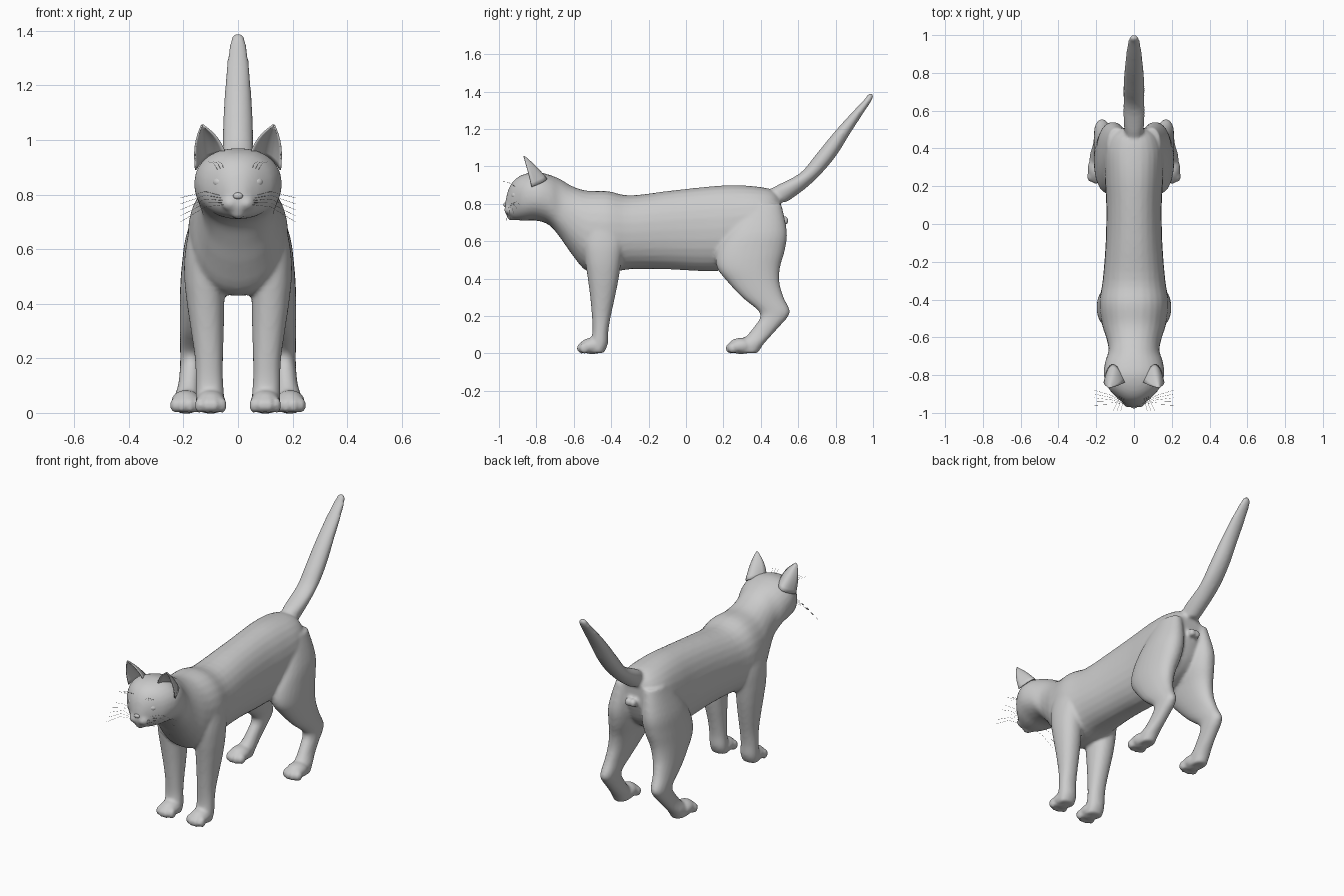
import bpy, bmesh, math
from mathutils import Vector, Matrix

if "Cube" in bpy.data.objects:
    bpy.data.objects.remove(bpy.data.objects["Cube"])


def add_object(name, bm):
    bmesh.ops.recalc_face_normals(bm, faces=bm.faces)
    me = bpy.data.meshes.new(name)
    bm.to_mesh(me)
    bm.free()
    for p in me.polygons:
        p.use_smooth = True
    ob = bpy.data.objects.new(name, me)
    bpy.context.collection.objects.link(ob)
    return ob


def spline(rows, n=4):
    """Catmull-Rom interpolation through rows of numbers."""
    p = [rows[0]] + list(rows) + [rows[-1]]
    out = []
    for i in range(1, len(p) - 2):
        for k in range(n):
            t = k / n
            out.append([0.5 * (2 * b + (c - a) * t + (2 * a - 5 * b + 4 * c - d) * t * t
                               + (3 * b - a - 3 * c + d) * t ** 3)
                        for a, b, c, d in zip(*p[i - 1:i + 3])])
    return out + [list(rows[-1])]


def loft(bm, rows, axis, side=1, power=2.2, seg=28):
    """Oval slices. Row: position on axis, low, high (z or y), x low, x high."""
    rings = []
    for pos, lo, hi, x0, x1 in spline(rows):
        ring = []
        for i in range(seg):
            a = 2 * math.pi * i / seg
            c, s = math.cos(a), math.sin(a)
            x = (x0 + x1) / 2 + (x1 - x0) / 2 * math.copysign(abs(c) ** (2 / power), c)
            v = (lo + hi) / 2 + (hi - lo) / 2 * math.copysign(abs(s) ** (2 / power), s)
            ring.append(bm.verts.new((side * x, pos, v) if axis == 'y' else (side * x, v, pos)))
        rings.append(ring)
    for r, q in zip(rings, rings[1:]):
        for i in range(seg):
            j = (i + 1) % seg
            bm.faces.new((r[i], r[j], q[j], q[i]))
    bm.faces.new(rings[0])
    bm.faces.new(rings[-1])


def ball(bm, centre, radii, seg=20):
    bmesh.ops.create_uvsphere(bm, u_segments=seg, v_segments=seg // 2 + 2, radius=1,
                              matrix=Matrix.Translation(centre) @ Matrix.Diagonal((*radii, 1)))


# Head, neck and torso: y, bottom z, top z, half width
bm = bmesh.new()
trunk = [(-.966, .75, .81, .022), (-.95, .73, .875, .05), (-.92, .716, .925, .09),
         (-.87, .71, .957, .135), (-.80, .71, .97, .16), (-.73, .685, .955, .153),
         (-.67, .615, .93, .135), (-.61, .53, .895, .145), (-.53, .44, .87, .17),
         (-.42, .43, .868, .184), (-.30, .45, .845, .166), (-.10, .45, .868, .15),
         (.10, .44, .89, .147), (.25, .45, .90, .155), (.38, .50, .892, .158),
         (.46, .57, .875, .13), (.505, .67, .84, .075)]
loft(bm, [(y, a, b, -w, w) for y, a, b, w in trunk], 'y')

# Tail: z, front y, back y, half width
tail = [(.81, .40, .54, .045), (.88, .455, .637, .055), (.96, .605, .722, .056),
        (1.06, .692, .805, .055), (1.18, .79, .88, .048), (1.28, .88, .945, .04),
        (1.36, .955, .997, .028), (1.387, .972, .999, .016)]
loft(bm, [(z, a, b, -w, w) for z, a, b, w in tail], 'z', power=2)

# Legs: z, front y, back y, inner x, outer x
front_leg = [(.74, -.53, -.34, .07, .165), (.6, -.55, -.33, .05, .193), (.5, -.54, -.345, .05, .197),
             (.4, -.525, -.36, .05, .187), (.3, -.512, -.38, .052, .172), (.2, -.503, -.402, .055, .158),
             (.12, -.50, -.415, .055, .155), (.05, -.51, -.418, .05, .155), (.002, -.51, -.44, .055, .15)]
hind_leg = [(.80, .32, .51, .04, .14), (.65, .22, .54, .03, .19), (.55, .165, .528, .035, .205),
            (.46, .165, .503, .06, .212), (.38, .225, .50, .085, .213), (.3, .30, .522, .11, .213),
            (.23, .385, .555, .125, .212), (.19, .395, .54, .13, .212), (.15, .37, .505, .135, .214),
            (.1, .33, .46, .14, .22), (.05, .28, .415, .142, .235), (.002, .28, .385, .15, .232)]
for s in (-1, 1):
    loft(bm, front_leg, 'z', s)
    loft(bm, hind_leg, 'z', s)
    # Paws with four toes each
    for x, y in ((.1, -.5), (.19, .295)):
        ball(bm, (s * x, y, .04), (.056, .07, .044))
        for k, dx in enumerate((-.041, -.014, .014, .041)):
            dy = -.058 if k in (1, 2) else -.044
            ball(bm, (s * (x + dx), y + dy, .028), (.018, .027, .029))
    # Muzzle lobes
    ball(bm, (s * .026, -.942, .768), (.036, .03, .03))
    ball(bm, (s * .015, .525, .71), (.022, .025, .025))
ball(bm, (0, -.932, .736), (.03, .027, .026))
body = add_object("cat_body", bm)
rm = body.modifiers.new("fuse", 'REMESH')
rm.mode = 'VOXEL'
rm.voxel_size = .0095
rm.use_smooth_shade = True
sm = body.modifiers.new("soften", 'SMOOTH')
sm.factor = .5
sm.iterations = 5

# Ears: curved shell from an open base arc to the tip
bm = bmesh.new()
outer, back, inner = Vector((.155, -.825, .89)), Vector((.12, -.66, .95)), Vector((.045, -.835, .945))
tip = Vector((.132, -.869, 1.057))
rows, cols, grid = 8, 12, []
for r in range(rows + 1):
    t = r / rows * .97
    line = []
    for c in range(cols + 1):
        u = c / cols
        p = outer * (1 - u) ** 2 + back * 2 * u * (1 - u) + inner * u * u
        q = p.lerp(tip, t)
        q += Vector((.012 * (1 - 2 * u), 0, .006)) * math.sin(math.pi * t)
        line.append(bm.verts.new(q))
    grid.append(line)
for a, b in zip(grid, grid[1:]):
    for c in range(cols):
        bm.faces.new((a[c], a[c + 1], b[c + 1], b[c]))
ears = add_object("ears", bm)
ears.modifiers.new("mirror", 'MIRROR')
so = ears.modifiers.new("thickness", 'SOLIDIFY')
so.thickness = .006
so.offset = 0

# Eyes
bm = bmesh.new()
for s in (-1, 1):
    ball(bm, (s * .064, -.912, .845), (.028, .022, .021), 24)
add_object("eyes", bm)

# Nose
bm = bmesh.new()
ball(bm, (0, -.966, .795), (.018, .01, .012), 16)
add_object("nose", bm)

# Whiskers and brow hairs
cu = bpy.data.curves.new("whiskers", 'CURVE')
cu.dimensions = '3D'
cu.bevel_depth = .0006
cu.bevel_resolution = 0
hairs = [((.035, -.955, .765 + .006 * k), (.12, -.955 + .012 * k, .755 + .014 * k),
          (.21, -.96 + .02 * k, .70 + .022 * k)) for k in range(5)]
hairs += [((.05 + .012 * k, -.91, .89), (.06 + .015 * k, -.95, .915), (.07 + .02 * k, -.99, .92))
          for k in range(3)]
for s in (-1, 1):
    for pts in hairs:
        sp = cu.splines.new('POLY')
        sp.points.add(len(pts) - 1)
        for p, (x, y, z) in zip(sp.points, pts):
            p.co = (s * x, y, z, 1)
bpy.context.collection.objects.link(bpy.data.objects.new("whiskers", cu))
